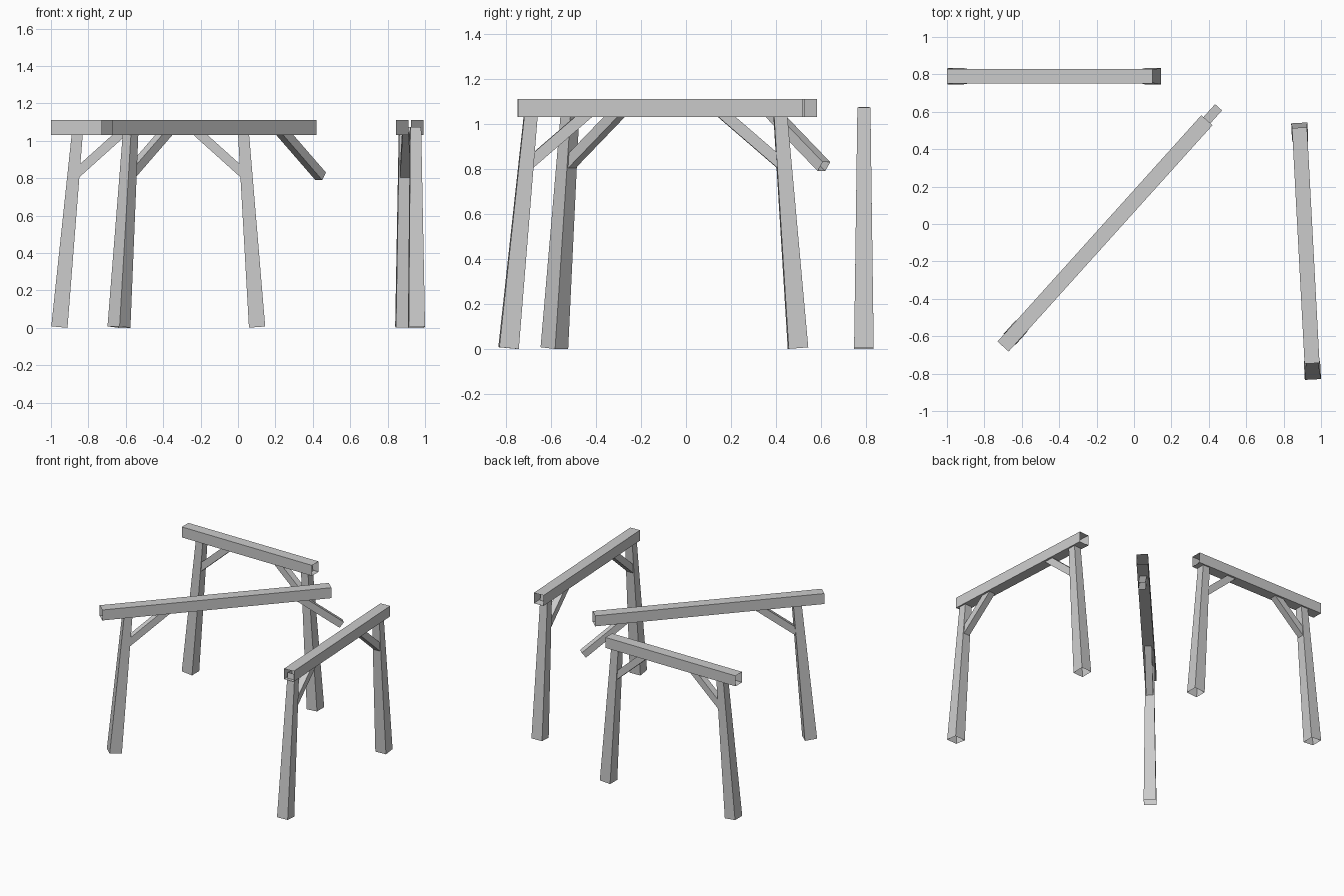
import bpy
import bmesh
from mathutils import Vector

cube = bpy.data.objects.get("Cube")
if cube:
    bpy.data.objects.remove(cube, do_unlink=True)

# Single flat colour
grey = bpy.data.materials.new("plain_grey")
grey.use_nodes = True
colour = (0.6, 0.6, 0.6, 1.0)
grey.diffuse_color = colour
grey.node_tree.nodes["Principled BSDF"].inputs["Base Color"].default_value = colour

BEAM_Z, BEAM_W = 1.07, 0.08
BEAM_UNDER = 1.03
FOOT_W, LEG_TOP_W = 0.087, 0.058
BRACE_W, BRACE_Z, BRACE_TOP = 0.05, 0.81, 1.055


def timber(name, start, end, start_w, end_w, side):
    """Square, optionally tapered timber with open ends."""
    axis = (end - start).normalized()
    other = axis.cross(side).normalized()
    bm = bmesh.new()
    rings = []
    for centre, width in ((start, start_w), (end, end_w)):
        h = width / 2
        rings.append([bm.verts.new(centre + side * (a * h) + other * (b * h))
                      for a, b in ((-1, -1), (1, -1), (1, 1), (-1, 1))])
    for i in range(4):
        j = (i + 1) % 4
        bm.faces.new((rings[0][i], rings[0][j], rings[1][j], rings[1][i]))
    mesh = bpy.data.meshes.new(name)
    bm.to_mesh(mesh)
    bm.free()
    mesh.materials.append(grey)
    obj = bpy.data.objects.new(name, mesh)
    bpy.context.collection.objects.link(obj)


def trestle(name, start, end, legs, braces, run):
    """Beam with leaning legs (foot, top) and braces (distance, inward sign)."""
    start, end = Vector((*start, 0)), Vector((*end, 0))
    along = (end - start).normalized()
    side = Vector((-along.y, along.x, 0))

    def at(s, z):
        return start + along * s + Vector((0, 0, z))

    timber(name + "_beam", at(0, BEAM_Z), at((end - start).length, BEAM_Z),
           BEAM_W, BEAM_W, side)
    for i, (foot, top) in enumerate(legs):
        rise = BEAM_Z / BEAM_UNDER
        timber(f"{name}_leg_{i + 1}", at(foot, 0.004),
               at(foot + (top - foot) * rise, BEAM_Z), FOOT_W, LEG_TOP_W, side)
    for i, (s, inward) in enumerate(braces):
        reach = run * (BRACE_TOP - BRACE_Z) / (BEAM_UNDER - BRACE_Z)
        timber(f"{name}_brace_{i + 1}", at(s, BRACE_Z),
               at(s + inward * reach, BRACE_TOP), BRACE_W, BRACE_W, side)


def brace_foot(leg):
    """Distance along the beam where a brace meets the middle of a leg."""
    foot, top = leg
    return foot + (top - foot) * BRACE_Z / BEAM_UNDER


# Two complete trestles
for name, start, end, legs, run in (
        ("back_trestle", (-1.0, 0.79), (0.1, 0.79),
         ((0.045, 0.14), (1.102, 1.03)), 0.245),
        ("side_trestle", (0.952, -0.745), (0.885, 0.515),
         ((-0.043, 0.055), (1.244, 1.166)), 0.255)):
    braces = [(brace_foot(leg), sign) for leg, sign in zip(legs, (1, -1))]
    trestle(name, start, end, legs, braces, run)

# Diagonal trestle with one leg missing and its brace hanging free
leg = (0.095, 0.187)
trestle("diagonal_trestle", (-0.70, -0.655), (0.39, 0.555), (leg,),
        ((brace_foot(leg), 1), (1.706, -1)), 0.285)
